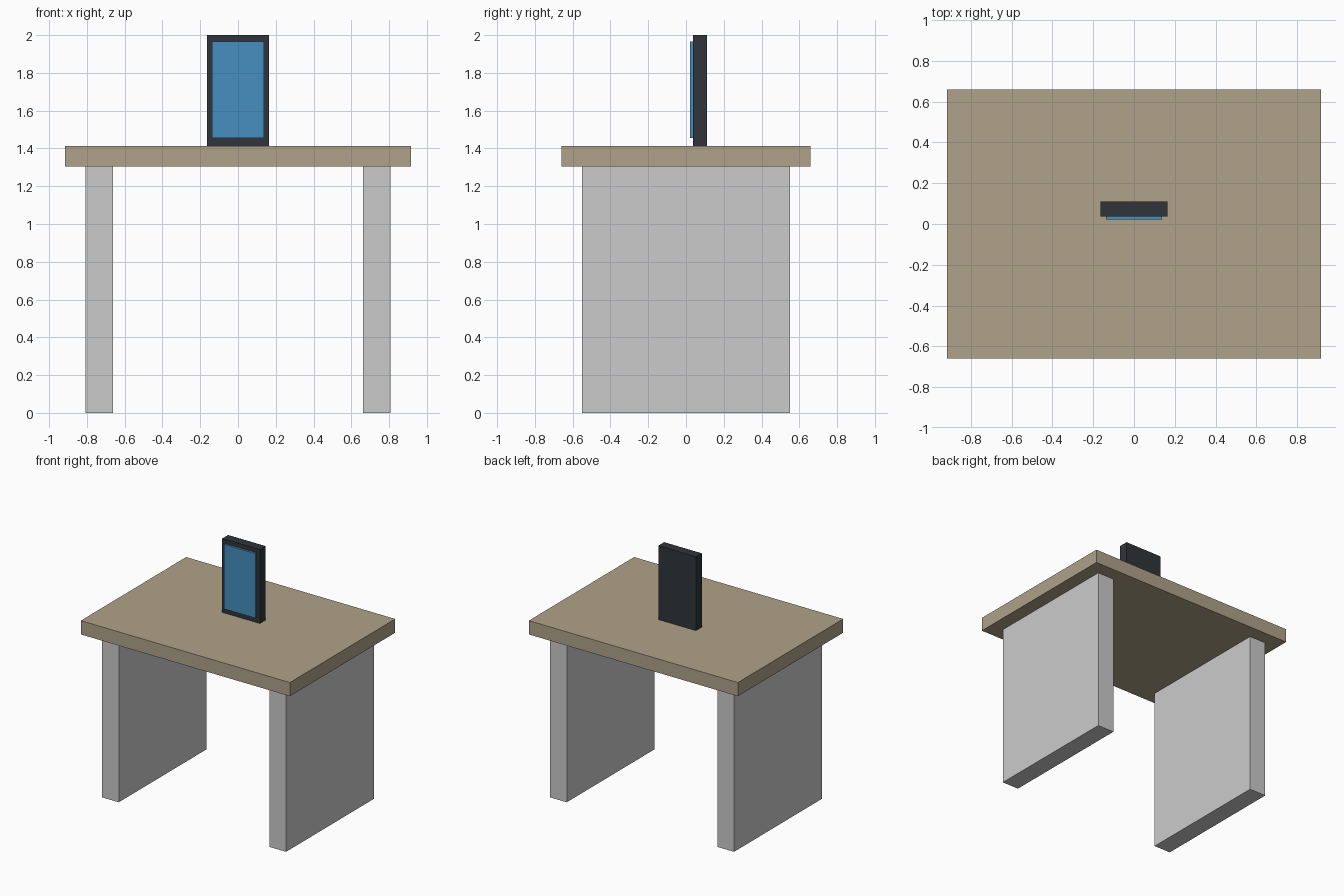
import bpy, bmesh
from mathutils import Vector

if "Cube" in bpy.data.objects:
    bpy.data.objects.remove(bpy.data.objects["Cube"])


def material(name, rgb):
    m = bpy.data.materials.new(name)
    m.diffuse_color = (*rgb, 1)
    m.use_nodes = True
    m.node_tree.nodes["Principled BSDF"].inputs["Base Color"].default_value = m.diffuse_color
    return m


def box(name, lo, hi, mat=None):
    """Flat-faced box between two opposite corners."""
    lo, hi = Vector(lo), Vector(hi)
    bm = bmesh.new()
    bmesh.ops.create_cube(bm, size=1)
    bmesh.ops.scale(bm, vec=hi - lo, verts=bm.verts)
    mesh = bpy.data.meshes.new(name)
    bm.to_mesh(mesh)
    bm.free()
    obj = bpy.data.objects.new(name, mesh)
    obj.location = (lo + hi) / 2
    bpy.context.collection.objects.link(obj)
    if mat:
        mesh.materials.append(mat)
    return obj


wood = material("wood", (0.43, 0.36, 0.25))
dark = material("dark_casing", (0.03, 0.036, 0.042))
blue = material("screen_blue", (0.06, 0.275, 0.53))

LEG_TOP, TOP = 1.305, 1.414

# Two slab legs, one on each side
for side, x in (("left", -0.734), ("right", 0.734)):
    box(side + "_leg", (x - 0.073, -0.55, 0), (x + 0.073, 0.55, LEG_TOP))

# Table top
box("table_top", (-0.917, -0.66, LEG_TOP), (0.917, 0.66, TOP), wood)

# Upright display: casing with a raised screen on its front
box("display_casing", (-0.165, 0.038, TOP), (0.165, 0.111, 2.0), dark)
box("display_screen", (-0.137, 0.022, 1.455), (0.137, 0.04, 1.967), blue)
